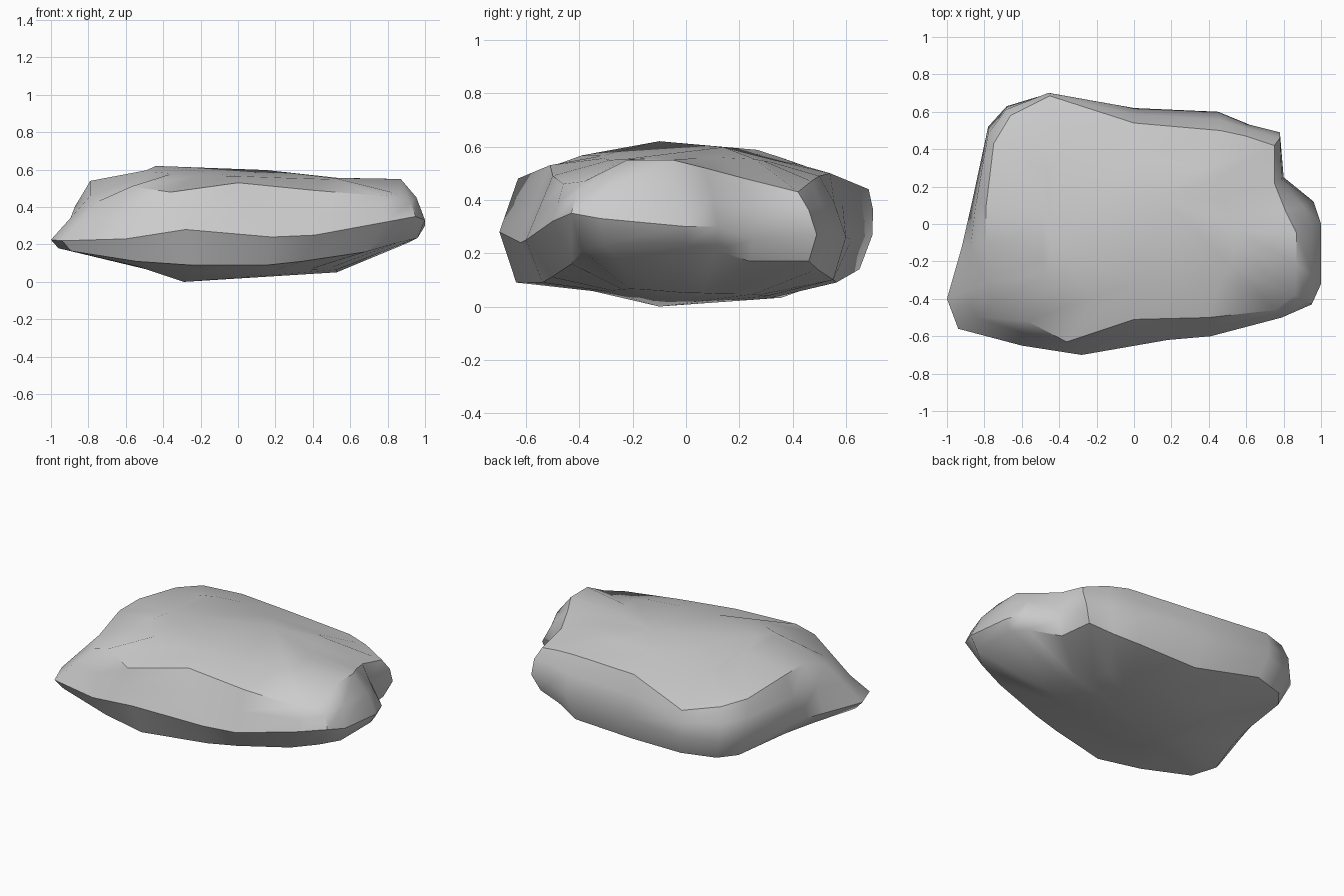
import bpy, bmesh
from mathutils import Vector

if "Cube" in bpy.data.objects:
    bpy.data.objects.remove(bpy.data.objects["Cube"])

# widest outline of the boulder seen from above, counter-clockwise from the left tip
OUTLINE = [(-1, -.4), (-.94, -.56), (-.6, -.65), (-.28, -.7), (.18, -.62), (.41, -.6), (.79, -.5),
           (.95, -.43), (1, -.32), (1, 0), (.96, .12), (.8, .25), (.78, .49), (.62, .53),
           (.45, .6), (0, .62), (-.45, .7), (-.68, .63), (-.78, .52), (-.87, .1), (-.92, -.12)]
WAIST_Z = [.225, .22, .23, .28, .24, .25, .32, .35, .33, .3, .3, .25, .27, .27, .26, .25,
           .27, .27, .28, .26, .24]
# upper rim, where the steep sides turn into the top
RIM = [(-.79, -.31, .46), (-.75, -.43, .43), (-.57, -.52, .51), (-.36, -.63, .48), (.0, -.51, .53),
       (.4, -.5, .49), (.76, -.46, .46), (.86, -.38, .47), (.87, -.22, .55), (.87, -.05, .55),
       (.81, .07, .52), (.75, .22, .48), (.75, .42, .43), (.6, .47, .47), (.46, .5, .49),
       (0, .54, .5), (-.45, .685, .44), (-.66, .58, .48), (-.75, .43, .5), (-.79, .1, .54),
       (-.79, -.1, .54)]
# lower edge: height and inset factor, same order
FOOT_Z = [.18, .165, .11, .09, .09, .11, .16, .21, .235, .235, .21, .17, .17, .14, .1, .09, .14,
          .14, .14, .15, .16]
FOOT_SCALE = [.96, .95, .91, .91, .87, .84, .86, .9, .96, .96, .95, .95, .94, .93, .92, .91,
              .93, .93, .92, .9, .92]


def top_z(x, y):
    """Gentle crown, dipping to the right and falling to the back."""
    return .577 - .04 * x - .3 * max(0, y - .24) - .1 * max(0, -y - .2)


def belly_z(x, y):
    """Shallow keel under the middle."""
    return .03 + .1 * max(0, -x - .2) + .04 * max(0, x) + .08 * max(0, -y)


foot, waist, rim, side = [], [], [], []
for i, ((x, y), wz, top, z, s) in enumerate(zip(OUTLINE, WAIST_Z, RIM, FOOT_Z, FOOT_SCALE)):
    foot.append(Vector((x * s, y * s, z)))
    waist.append(Vector((x, y, wz)))
    rim.append(Vector(top))
    # slightly bulging sides on the right and back
    p = waist[-1].lerp(rim[-1], .5)
    if i > 6:
        p.x *= 1.02
        p.y *= 1.012
        p.z += .012
    side.append(p)


def inner(ring, s, height):
    return [Vector((p.x * s, p.y * s, height(p.x * s, p.y * s))) for p in ring]


# rings from the belly up to the crown
rings = [inner(foot, .55, belly_z), foot, waist, side, rim, inner(rim, .62, top_z)]
bm = bmesh.new()
loops = [[bm.verts.new(p) for p in r] for r in rings]
n = len(OUTLINE)
for a, b in zip(loops, loops[1:]):
    for i in range(n):
        j = (i + 1) % n
        bm.faces.new((a[i], a[j], b[j], b[i]))
# close the belly at its lowest point; the top rises to a crown and a lower hump
keel = bm.verts.new((-.29, -.1, 0))
crown = bm.verts.new((-.44, -.1, .62))
hump = bm.verts.new((.15, .14, .598))
for i in range(n):
    j = (i + 1) % n
    bm.faces.new((loops[0][j], loops[0][i], keel))
    peak = hump if 4 <= i < 15 else crown
    bm.faces.new((loops[-1][i], loops[-1][j], peak))
bm.faces.new((loops[-1][4], hump, crown))
bm.faces.new((hump, loops[-1][15], crown))
bmesh.ops.recalc_face_normals(bm, faces=bm.faces)

mesh = bpy.data.meshes.new("boulder")
bm.to_mesh(mesh)
bm.free()
boulder = bpy.data.objects.new("boulder", mesh)
bpy.context.collection.objects.link(boulder)
bpy.context.view_layer.objects.active = boulder
boulder.select_set(True)
bpy.ops.object.shade_smooth_by_angle(angle=.7)
